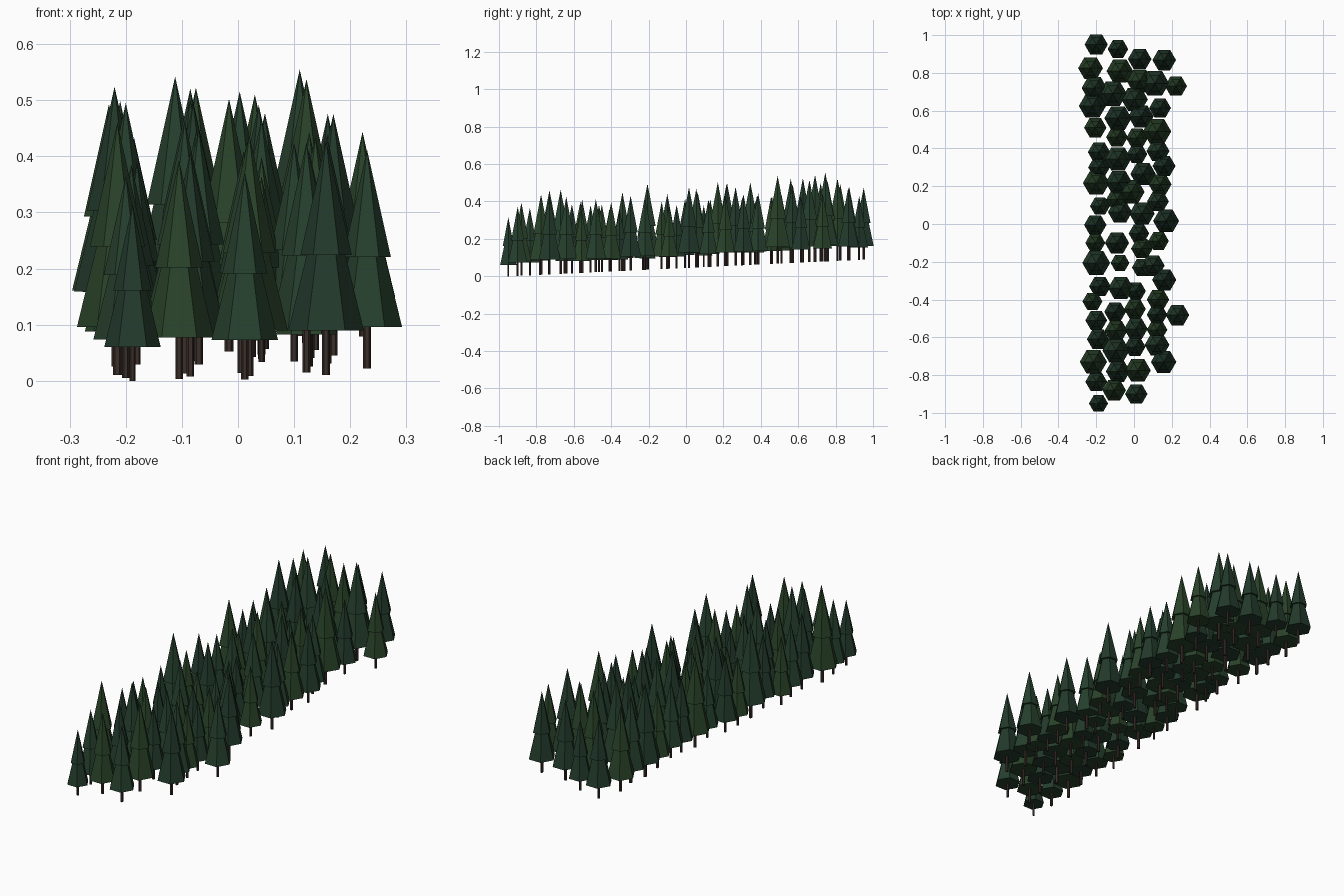
import bpy, bmesh, math
from mathutils import Vector


def material(name, rgb):
    m = bpy.data.materials.new(name)
    m.diffuse_color = (*rgb, 1)
    return m


BARK = material("bark", (0.042, 0.027, 0.022))
GREENS = [material("needles_dark", (0.016, 0.042, 0.024)),
          material("needles_mid", (0.019, 0.050, 0.026)),
          material("needles_light", (0.022, 0.055, 0.022))]


def ring(bm, c, r, z, sides=6):
    return [bm.verts.new(c + Vector((r * math.cos(k * math.tau / sides),
                                     r * math.sin(k * math.tau / sides), z)))
            for k in range(sides)]


def cone(bm, c, r, z0, z1, mat):
    base = ring(bm, c, r, z0)
    tip = bm.verts.new(c + Vector((0, 0, z1)))
    faces = [bm.faces.new(base[::-1])]
    faces += [bm.faces.new((base[i - 1], base[i], tip)) for i in range(6)]
    for f in faces:
        f.material_index = mat


def post(bm, c, r, z0, z1):
    low, top = ring(bm, c, r, z0), ring(bm, c, r, z1)
    bm.faces.new(low[::-1])
    bm.faces.new(top)
    for i in range(6):
        bm.faces.new((low[i - 1], low[i], top[i], top[i - 1]))


def tree(bm, x, y, h, shade):
    # ground rises gently towards the back
    c = Vector((x, y, max(0, 0.047 * (y + 0.95))))
    r = 0.16 * h
    post(bm, c, 0.0175 * h, 0, 0.27 * h)            # trunk
    cone(bm, c, r, 0.19 * h, 0.85 * h, shade)       # lower boughs
    cone(bm, c, 0.68 * r, 0.51 * h, h, shade)       # upper boughs


def plant_row(name, spots):
    bm = bmesh.new()
    for i, (x, y, h) in enumerate(spots):
        tree(bm, x, y, h, 1 + i * 2 % 3)
    me = bpy.data.meshes.new(name)
    bm.to_mesh(me)
    bm.free()
    for m in [BARK] + GREENS:
        me.materials.append(m)
    bpy.context.collection.objects.link(bpy.data.objects.new(name, me))


# each tree: x, y, height
plant_row("left_tree_row", [
    (-.20, .95, .385), (-.23, .825, .41), (-.21, .72, .42), (-.22, .625, .45),
    (-.205, .51, .37), (-.185, .38, .37), (-.185, .30, .36), (-.20, .217, .44),
    (-.18, .095, .33), (-.205, -.005, .37), (-.205, -.10, .33), (-.20, -.206, .46),
    (-.18, -.33, .36), (-.22, -.41, .33), (-.20, -.51, .36), (-.19, -.61, .37),
    (-.215, -.73, .45), (-.20, -.835, .36), (-.188, -.95, .315)])

plant_row("middle_left_tree_row", [
    (-.085, .926, .34), (-.075, .81, .44), (-.112, .69, .465), (-.085, .56, .45),
    (-.09, .46, .36), (-.085, .344, .44), (-.08, .22, .44), (-.09, .13, .36),
    (-.074, .063, .40), (-.09, -.10, .40), (-.074, -.206, .31), (-.07, -.34, .42),
    (-.10, -.465, .36), (-.095, -.565, .38), (-.095, -.67, .45), (-.085, -.78, .40),
    (-.105, -.88, .39)])

plant_row("middle_right_tree_row", [
    (.03, .873, .39), (.03, .757, .43), (.003, .66, .44), (.037, .57, .42),
    (.016, .455, .36), (.016, .37, .34), (.048, .265, .42), (-.016, .17, .45),
    (.042, .055, .42), (.026, -.05, .34), (.042, -.13, .36), (.042, -.23, .33),
    (.01, -.355, .33), (.005, -.45, .36), (.01, -.555, .39), (.005, -.65, .35),
    (.02, -.775, .43), (.012, -.90, .37)])

plant_row("right_tree_row", [
    (.16, .868, .39), (.222, .73, .365), (.11, .745, .475), (.138, .614, .36),
    (.122, .49, .47), (.127, .386, .38), (.159, .307, .38), (.138, .21, .38),
    (.127, .12, .36), (.17, .016, .43), (.13, -.09, .34), (.10, -.22, .39),
    (.16, -.296, .40), (.127, -.40, .37), (.23, -.482, .39), (.122, -.48, .34),
    (.122, -.56, .34), (.122, -.64, .41), (.157, -.73, .42)])
